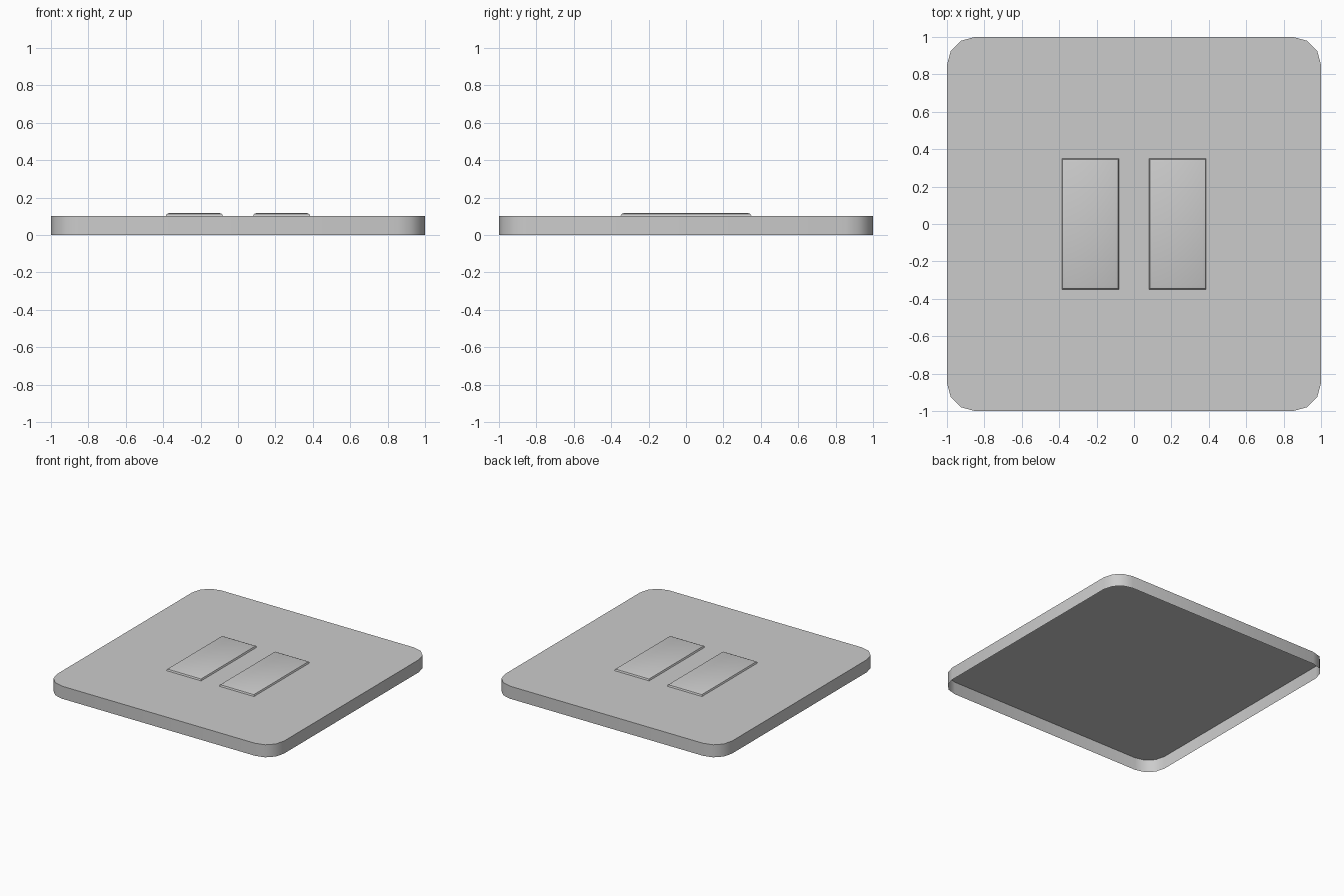
import bpy, bmesh, math

cube = bpy.data.objects.get("Cube")
if cube:
    bpy.data.objects.remove(cube, do_unlink=True)

GREY = (0.6, 0.6, 0.6, 1)
grey = bpy.data.materials.new("light_grey_plastic")
grey.use_nodes = True
grey.diffuse_color = GREY
grey.node_tree.nodes["Principled BSDF"].inputs["Base Color"].default_value = GREY


def outline(half_x, half_y, radius=0, segments=0):
    """Counter-clockwise rectangle, with rounded corners if segments > 0."""
    points = []
    for quarter, (sx, sy) in enumerate([(1, 1), (-1, 1), (-1, -1), (1, -1)]):
        for i in range(segments + 1):
            a = math.pi / 2 * (quarter + (i / segments if segments else 0))
            points.append((sx * (half_x - radius) + radius * math.cos(a),
                           sy * (half_y - radius) + radius * math.sin(a)))
    return points


def open_shell(name, sections, x=0, angle=40):
    """Stack of (outline, z) rings, capped on top and open underneath."""
    bm = bmesh.new()
    rings = [[bm.verts.new((px, py, z)) for px, py in pts] for pts, z in sections]
    for low, high in zip(rings, rings[1:]):
        n = len(low)
        for i in range(n):
            j = (i + 1) % n
            bm.faces.new((low[i], low[j], high[j], high[i]))
    bm.faces.new(rings[-1])
    mesh = bpy.data.meshes.new(name)
    bm.to_mesh(mesh)
    bm.free()
    mesh.materials.append(grey)
    obj = bpy.data.objects.new(name, mesh)
    obj.location.x = x
    bpy.context.collection.objects.link(obj)
    bpy.ops.object.select_all(action="DESELECT")
    obj.select_set(True)
    bpy.context.view_layer.objects.active = obj
    bpy.ops.object.shade_smooth_by_angle(angle=math.radians(angle))
    return obj


# Wall plate: hollow cover with rounded corners
plate = outline(1, 1, 0.15, 3)
open_shell("wall_plate", [(plate, 0), (plate, 0.1)])

# Two rocker switches with steep sides and a soft chamfer
profile = [(0, 0.1), (0.005, 0.112), (0.02, 0.118)]
for side, x in (("left", 0.233), ("right", -0.233)):
    open_shell(side + "_rocker",
               [(outline(0.153 - inset, 0.35 - inset), z) for inset, z in profile], x)
